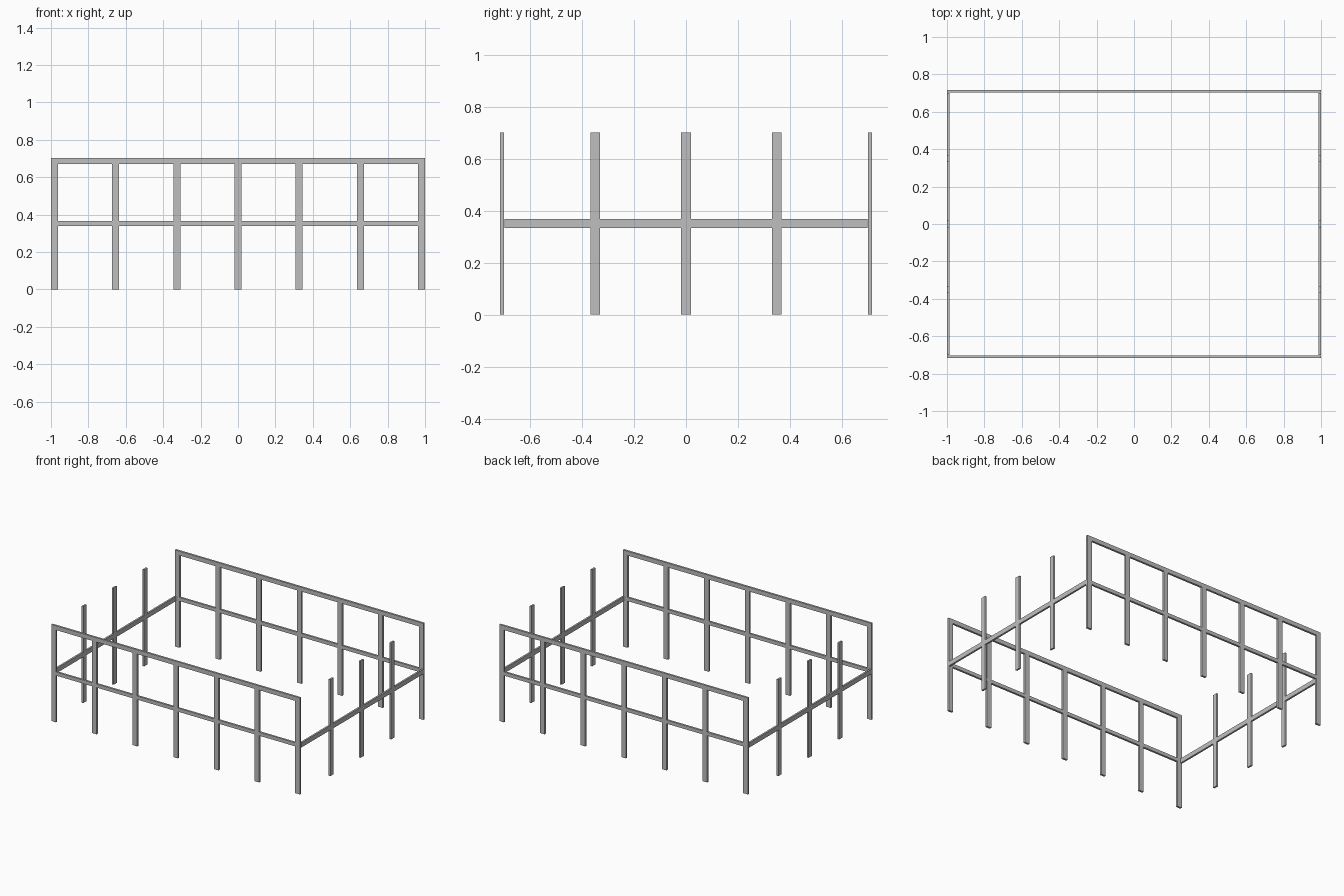
import bpy

if "Cube" in bpy.data.objects:
    bpy.data.objects.remove(bpy.data.objects["Cube"])

# Single flat timber grey
grey = bpy.data.materials.new("light_grey")
grey.diffuse_color = (0.52, 0.52, 0.52, 1)
grey.use_nodes = True
grey.node_tree.nodes["Principled BSDF"].inputs["Base Color"].default_value = grey.diffuse_color


def box(name, x, y, z):
    """Box from (min, max) ranges on each axis."""
    verts = [(a, b, c) for c in z for b in y for a in x]
    faces = [(0, 2, 3, 1), (4, 5, 7, 6), (0, 1, 5, 4),
             (2, 6, 7, 3), (0, 4, 6, 2), (1, 3, 7, 5)]
    mesh = bpy.data.meshes.new(name)
    mesh.from_pydata(verts, [], faces)
    mesh.materials.append(grey)
    ob = bpy.data.objects.new(name, mesh)
    bpy.context.collection.objects.link(ob)
    return ob


HALF = 0.0185                 # half post width
TOP, RAIL_BASE = 0.702, 0.671
X_POSTS = [(i - 3) * 0.327 for i in range(7)]
Y_POSTS = [-0.349, 0, 0.349]

# Long fences along the front and back
for side, s in (("front", -1), ("back", 1)):
    y = sorted((s * 0.702, s * 0.717))
    box(side + "_top_rail", (-1, 1), y, (RAIL_BASE, TOP))
    for i, x in enumerate(X_POSTS):
        box(f"{side}_post_{i}", (x - HALF, x + HALF), y, (0, RAIL_BASE))
    for i, (a, b) in enumerate(zip(X_POSTS, X_POSTS[1:])):
        box(f"{side}_middle_rail_{i}", (a + HALF, b - HALF), y, (0.340, 0.366))

# Short sides: free-standing posts joined by one middle rail
for side, s in (("left", -1), ("right", 1)):
    x = sorted((s * 0.987, s * 1.0))
    for i, y in enumerate(Y_POSTS):
        box(f"{side}_post_{i}", x, (y - HALF, y + HALF), (0, TOP))
    starts = [-0.70] + [y + HALF for y in Y_POSTS]
    ends = [y - HALF for y in Y_POSTS] + [0.70]
    for i, span in enumerate(zip(starts, ends)):
        box(f"{side}_middle_rail_{i}", x, span, (0.335, 0.369))
